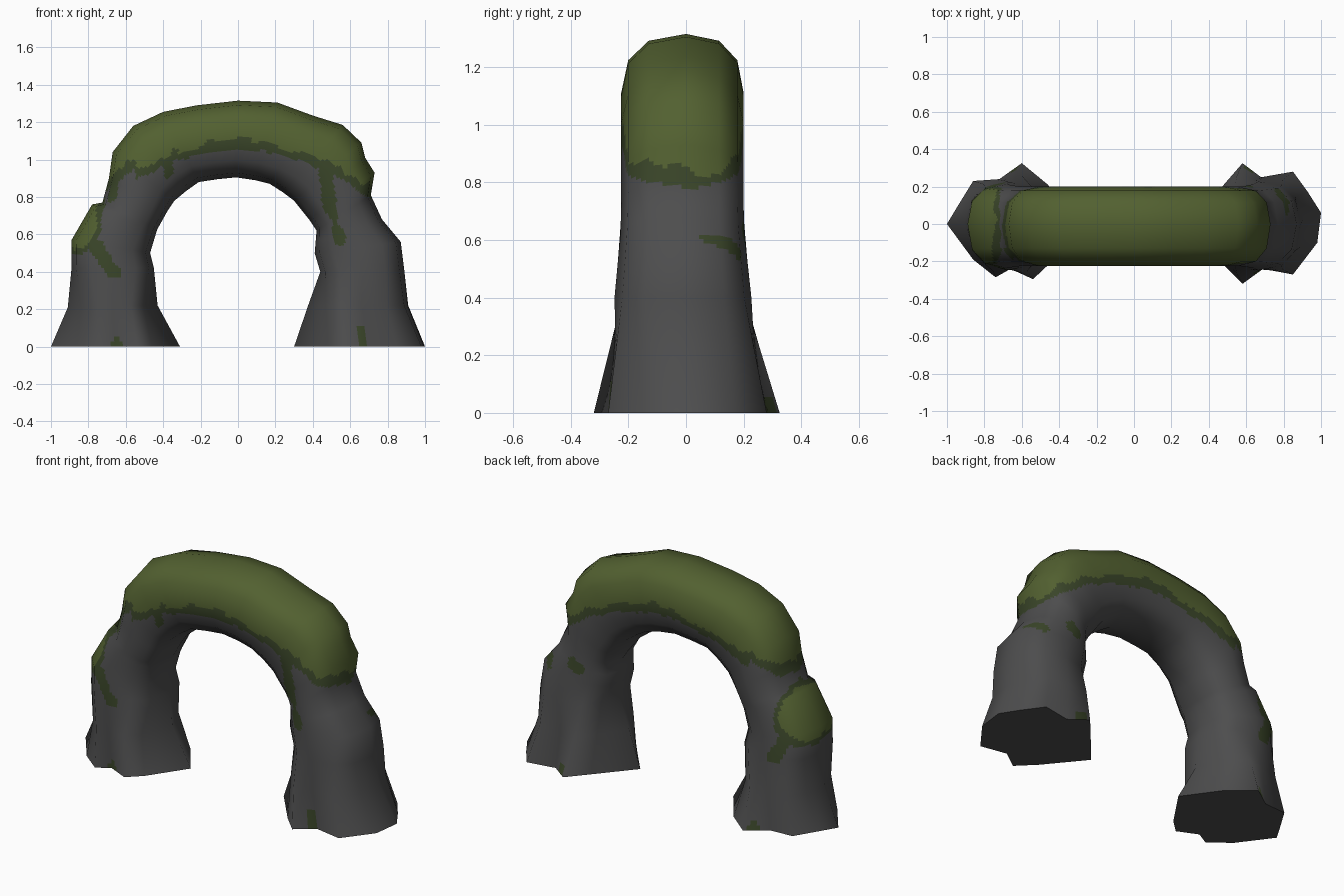
import bpy, math
from mathutils import Vector, noise

if "Cube" in bpy.data.objects:
    bpy.data.objects.remove(bpy.data.objects["Cube"])

SIDES, SUB = 12, 8


def material(name, rgb):
    m = bpy.data.materials.new(name)
    m.diffuse_color = (*rgb, 1)
    m.use_nodes = True
    m.node_tree.nodes["Principled BSDF"].inputs["Base Color"].default_value = m.diffuse_color
    return m


mats = [material("grey rock", (0.075, 0.075, 0.076)),
        material("green moss", (0.085, 0.118, 0.030)),
        material("dark moss edge", (0.042, 0.060, 0.022))]

# Sections along the arch: outer x, outer z, inner x, inner z
stations = [
    (-1, 0, -.31, 0), (-.91, .21, -.43, .22), (-.89, .42, -.45, .42),
    (-.89, .57, -.47, .50), (-.78, .76, -.44, .60), (-.725, .77, -.43, .63),
    (-.69, .90, -.38, .72), (-.67, 1.04, -.34, .78), (-.56, 1.18, -.28, .83),
    (-.40, 1.255, -.21, .88), (-.22, 1.29, -.11, .895), (0, 1.315, -.01, .905),
    (.21, 1.305, .09, .89), (.40, 1.235, .17, .87), (.56, 1.185, .24, .825),
    (.66, 1.09, .30, .78), (.68, 1.01, .34, .73), (.73, .93, .38, .68),
    (.71, .81, .42, .62), (.77, .68, .415, .56), (.87, .56, .41, .50),
    (.89, .40, .44, .40), (.91, .22, .375, .22), (1, 0, .30, 0)]

# Jagged foot outlines, starting outside and going round by the back
left_foot = [(-1, 0), (-.94, .10), (-.86, .23), (-.72, .24), (-.60, .325), (-.46, .21),
             (-.31, 0), (-.46, -.22), (-.54, -.295), (-.66, -.24), (-.74, -.285), (-.86, -.19)]
right_foot = [(1, .06), (.93, .17), (.85, .28), (.68, .25), (.58, .325), (.48, .21),
              (.30, 0), (.48, -.22), (.58, -.32), (.69, -.24), (.85, -.27), (.98, -.10)]


def power(v, e):
    return math.copysign(abs(v) ** e, v)


def section(xo, zo, xi, zi):
    outer, inner = Vector((xo, 0, zo)), Vector((xi, 0, zi))
    mid, half = (outer + inner) / 2, (outer - inner) / 2
    flare = max(0, 1 - mid.z / .65)
    ring = []
    for j in range(SIDES):
        a = 2 * math.pi * j / SIDES
        c, s = power(math.cos(a), .85), power(math.sin(a), .8)
        depth = .20 + .07 * flare if s > 0 else .225 + .06 * flare
        ring.append(mid + half * c + Vector((0, s * depth, 0)))
    return ring


rings = [section(*s) for s in stations]
n = len(rings)
# Feet, with the jagged outline fading out upwards
for foot, end, second in ((left_foot, 0, 1), (right_foot, n - 1, n - 2)):
    old = rings[end]
    rings[end] = [Vector((x, y, 0)) for x, y in foot]
    for j in range(SIDES):
        rings[second][j] += (rings[end][j] - old[j]) * .45


def coarse_normal(i, j):
    du = rings[min(i + 1, n - 1)][j] - rings[max(i - 1, 0)][j]
    dv = rings[i][(j + 1) % SIDES] - rings[i][j - 1]
    return du.cross(dv).normalized()


normals = [[coarse_normal(i, j) for j in range(SIDES)] for i in range(n)]


def blend(grid, i, j, u, v):
    k, l = min(i + 1, n - 1), (j + 1) % SIDES
    return grid[i][j].lerp(grid[i][l], v).lerp(grid[k][j].lerp(grid[k][l], v), u)


# Finely divided skin, so that moss borders can follow faces
verts, vnorm, faces = [], [], []
rows, cols = (n - 1) * SUB, SIDES * SUB
for r in range(rows + 1):
    i, u = divmod(r, SUB)
    for c in range(cols):
        j, v = divmod(c, SUB)
        verts.append(blend(rings, i, j, u / SUB, v / SUB))
        vnorm.append(blend(normals, i, j, u / SUB, v / SUB).normalized())
for r in range(rows):
    for c in range(cols):
        d = (c + 1) % cols
        faces.append((r * cols + c, (r + 1) * cols + c, (r + 1) * cols + d, r * cols + d))
# Flat undersides of the feet
for ring, flip in ((rings[0], False), (rings[-1], True)):
    start = len(verts)
    verts += [p.copy() for p in ring]
    vnorm += [Vector((0, 0, -1))] * SIDES
    ids = list(range(start, start + SIDES))
    faces.append(tuple(reversed(ids)) if flip else tuple(ids))

# Dark moss drips and spots: start x,y,z, end x,y,z, radius
drips = [((.47, -.22, .98), (.49, -.22, .74), .04), ((.49, -.22, .74), (.54, -.23, .58), .03),
         ((-.37, -.22, 1.0), (-.37, -.22, .92), .028), ((-.66, -.15, .85), (-.66, -.15, .81), .03),
         ((-.76, -.22, .54), (-.66, -.22, .40), .04), ((.66, -.25, 0), (.66, -.25, .09), .028),
         ((.84, .05, .62), (.78, .18, .57), .03), ((-.65, -.25, 0), (-.65, -.25, .01), .03),
         ((-.64, .28, 0), (-.64, .28, .02), .03), ((.60, .20, .62), (.56, .20, .60), .03),
         ((-.78, .19, .54), (-.72, .2, .42), .035), ((.62, .3, 0), (.62, .3, .03), .03)]


def near(p, a, b):
    a, b = Vector(a), Vector(b)
    t = max(0, min(1, (p - a).dot(b - a) / (b - a).length_squared))
    return (p - a.lerp(b, t)).length


def moss(p):
    wob = .045 * noise.noise(p * 7) + .03 * noise.noise(p * 19)
    # main cap over the top of the arch
    h = p.z - (1.105 - .52 * p.x ** 2 + (.05 if p.x < -.55 else 0)) + wob
    # lump on the outside of the left leg
    q = p - Vector((-.84, 0, .65))
    lump = .145 - math.sqrt(q.x ** 2 + (q.y * .6) ** 2 + q.z ** 2) + wob * .5
    if h > 0 or lump > 0:
        return 1
    if h > -.055 + wob * .6 or lump > -.03:
        return 2
    if any(near(p, a, b) < r + wob * .3 for a, b, r in drips):
        return 2
    if near(p, (.505, -.22, .74), (.51, -.22, .70)) < .02:
        return 1
    return 0


mesh = bpy.data.meshes.new("mossy_rock_arch")
mesh.from_pydata(verts, [], faces)
for m in mats:
    mesh.materials.append(m)
for f in mesh.polygons:
    f.use_smooth = True
    f.material_index = moss(f.center) if f.index < rows * cols else 0
mesh.update()
mesh.normals_split_custom_set_from_vertices([tuple(v) for v in vnorm])
arch = bpy.data.objects.new("mossy_rock_arch", mesh)
bpy.context.collection.objects.link(arch)
